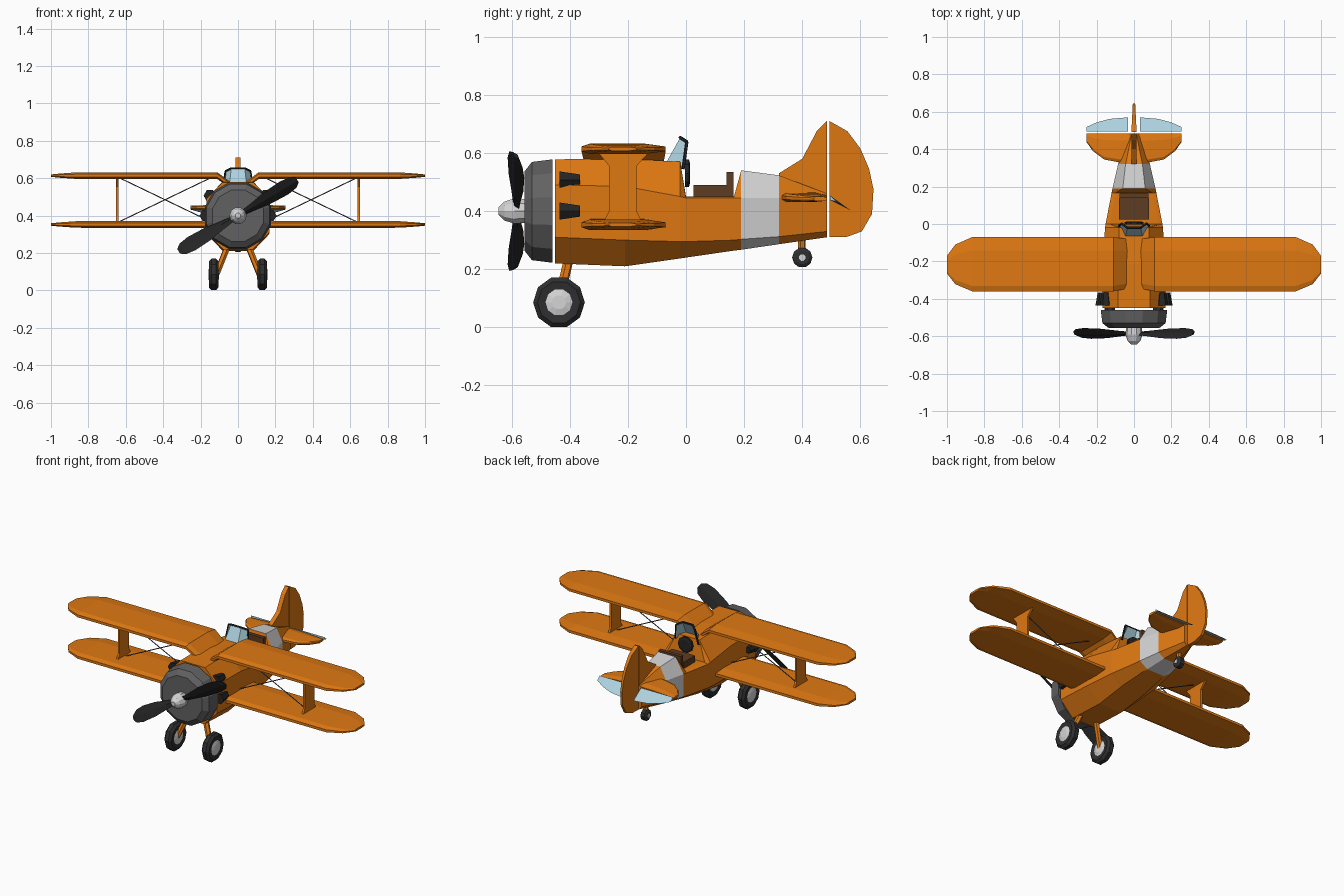
import bpy, bmesh, math
from mathutils import Vector

if "Cube" in bpy.data.objects:
    bpy.data.objects.remove(bpy.data.objects["Cube"])


def material(name, r, g, b):
    m = bpy.data.materials.new(name)
    m.diffuse_color = (r, g, b, 1)
    m.use_nodes = True
    m.node_tree.nodes["Principled BSDF"].inputs["Base Color"].default_value = m.diffuse_color
    return m


ORANGE = material("orange paint", .74, .19, .006)
COWL = material("cowl grey", .12, .12, .12)
BLACK = material("prop black", .018, .018, .018)
RUBBER = material("tyre rubber", .028, .028, .03)
PALE = material("pale grey", .66, .66, .66)
BLUE = material("pale blue", .42, .64, .74)
BROWN = material("seat brown", .11, .045, .016)
WIRE = material("wire grey", .09, .09, .1)


def build(name, verts, faces, *mats):
    bm = bmesh.new()
    vs = [bm.verts.new(v) for v in verts]
    for f in faces:
        bm.faces.new([vs[i] for i in f])
    bmesh.ops.recalc_face_normals(bm, faces=bm.faces)
    me = bpy.data.meshes.new(name)
    bm.to_mesh(me)
    bm.free()
    for m in mats:
        me.materials.append(m)
    ob = bpy.data.objects.new(name, me)
    bpy.context.collection.objects.link(ob)
    return ob


def loft(name, rings, *mats):
    n = len(rings[0])
    faces = [tuple(range(n)), tuple(range((len(rings) - 1) * n, len(rings) * n))]
    for k in range(len(rings) - 1):
        for i in range(n):
            j = (i + 1) % n
            faces.append((k * n + i, k * n + j, (k + 1) * n + j, (k + 1) * n + i))
    return build(name, [v for r in rings for v in r], faces, *mats)


def lathe(name, prof, c, axis, n, mat):
    # prof: (offset along axis, radius); flat side upwards
    rings = []
    for o, r in prof:
        ring = []
        for i in range(n):
            a = 2 * math.pi * (i + .5) / n
            u, w = r * math.sin(a), r * math.cos(a)
            ring.append((c[0] + o, c[1] + u, c[2] + w) if axis == 'x'
                        else (c[0] + u, c[1] + o, c[2] + w))
        rings.append(ring)
    return loft(name, rings, mat)


def rod(name, a, b, r, n, mat):
    a, b = Vector(a), Vector(b)
    d = (b - a).normalized()
    u = d.orthogonal().normalized()
    w = d.cross(u)
    ring = [(u * math.cos(2 * math.pi * i / n) + w * math.sin(2 * math.pi * i / n)) * r
            for i in range(n)]
    return loft(name, [[p + v for v in ring] for p in (a, b)], mat)


def plate(name, pts, x, half, mat):
    # yz outline thickened along x; half is a function of y
    return loft(name, [[(x + s * half(y), y, z) for y, z in pts] for s in (-1, 1)], mat)


def box(name, x, y0, y1, z0, z1, mat):
    return plate(name, [(y0, z0), (y1, z0), (y1, z1), (y0, z1)], 0, lambda y: x, mat)


def wing(name, s, sections, mat):
    # sections: x, leading y, trailing y, z, thickness
    rings = []
    for x, y0, y1, z, t in sections:
        c, h = y1 - y0, t / 2
        half = [(y0, h * .45), (y0 + .1 * c, h), (y1 - .25 * c, h), (y1, h * .45)]
        rings.append([(s * x, y, z + d) for y, d in half] +
                     [(s * x, y, z - d) for y, d in reversed(half)])
    return loft(name, rings, mat)


# Fuselage: y, top half width, top z, half width, upper z, lower z, bottom half width, bottom z
SECT = [(-.45, .085, .578, .168, .49, .31, .08, .22),
        (-.21, .085, .58, .166, .485, .30, .08, .21),
        (-.02, .08, .57, .155, .45, .295, .08, .237),
        (0, .13, .45, .152, .445, .295, .08, .24),
        (.165, .10, .45, .12, .445, .30, .065, .264),
        (.19, .06, .54, .115, .445, .303, .06, .267),
        (.32, .045, .523, .085, .445, .312, .045, .286),
        (.485, .012, .46, .03, .45, .33, .015, .31)]
rings = []
for y, a, zt, w, zu, zl, b, zb in SECT:
    right = [(a, zt), (w, zu), (w, zl), (b, zb)]
    rings.append([(x, y, z) for x, z in right] + [(-x, y, z) for x, z in reversed(right)])
body = loft("fuselage", rings, ORANGE, PALE)
for p in body.data.polygons:          # pale band behind the cockpit
    if .2 < p.center.y < .31:
        p.material_index = 1

# Engine cowl, spinner, propeller
lathe("engine_cowl", [(-.46, .184), (-.53, .175), (-.555, .142)], (0, 0, .4), 'y', 12, COWL)
lathe("spinner", [(-.645, .014), (-.625, .034), (-.59, .046), (-.55, .042)],
      (0, 0, .4), 'y', 10, PALE)
ang, pitch = math.radians(31), math.radians(35)
for k, s in (("right", 1), ("left", -1)):
    d = Vector((math.cos(ang), 0, math.sin(ang))) * s
    ch = Vector((-math.sin(ang), 0, math.cos(ang))) * s * math.cos(pitch)
    ch.y = -math.sin(pitch)
    nrm = d.cross(ch)
    rings = []
    for r, w in ((.02, .03), (.1, .055), (.19, .088), (.29, .1), (.345, .08), (.37, .035)):
        p = Vector((0, -.585, .4)) + d * r
        rings.append([p + ch * w / 2, p + nrm * .007, p - ch * w / 2, p - nrm * .007])
    loft("propeller_blade_" + k, rings, BLACK)

# Fin and rudder
plate("fin", [(.32, .53), (.4, .58), (.45, .675), (.485, .71), (.485, .31), (.32, .4)],
      0, lambda y: .014, ORANGE)
plate("rudder", [(.493, .71), (.555, .675), (.6, .615), (.63, .545), (.645, .475),
                 (.64, .39), (.605, .33), (.55, .31), (.493, .31)],
      0, lambda y: .014 - (y - .493) * .05, ORANGE)

# Cockpit: seat, panel
box("seat_cushion", .08, .025, .14, .44, .49, BROWN)
box("seat_back", .078, .14, .163, .44, .535, BROWN)
lathe("instrument_panel", [(-.008, .05), (.006, .05), (.01, .035)], (0, .004, .53), 'y', 10, BLACK)

# Windscreen
lo = [(-.08, -.01, .545), (-.045, -.065, .572), (.045, -.065, .572), (.08, -.01, .545)]
hi = [(-.066, .003, .638), (-.036, -.02, .653), (.036, -.02, .653), (.066, .003, .638)]
glass = build("windscreen", lo + hi, [(i, i + 1, i + 5, i + 4) for i in range(3)], BLUE)
glass.modifiers.new("thickness", 'SOLIDIFY').thickness = .005
for i in range(3):
    rod("windscreen_top_frame", hi[i], hi[i + 1], .006, 5, BLACK)
for i in (0, 3):
    rod("windscreen_side_frame", lo[i], hi[i], .006, 5, BLACK)

# Tail wheel
rod("tail_strut", (0, .398, .25), (0, .398, .32), .014, 6, ORANGE)
lathe("tail_tyre", [(-.02, .024), (-.013, .035), (.013, .035), (.02, .024)],
      (0, .4, .24), 'x', 10, RUBBER)
lathe("tail_hub", [(-.023, .012), (.023, .012)], (0, .4, .24), 'x', 8, PALE)

TIP = [(.865, -.36, -.07, .035), (.955, -.322, -.11, .022), (1, -.265, -.17, .013)]
for side, s in (("right", 1), ("left", -1)):
    # Wings
    wing("upper_wing_" + side, s, [(.035, -.345, -.08, .558, .036), (.11, -.36, -.07, .614, .036)]
         + [(x, a, b, .614, t) for x, a, b, t in TIP], ORANGE)
    wing("lower_wing_" + side, s, [(.1, -.36, -.07, .353, .038)]
         + [(x, a, b, .353, t) for x, a, b, t in TIP], ORANGE)
    # Strut and bracing wires
    plate("wing_strut_" + side, [(-.305, .605), (-.265, .555), (-.265, .40), (-.285, .36),
                                 (-.15, .36), (-.17, .40), (-.17, .555), (-.125, .605)],
          s * .645, lambda y: .006, ORANGE)
    for z0, z1 in ((.365, .605), (.605, .365)):
        rod("bracing_wire_" + side, (s * .14, -.215, z0), (s * .64, -.215, z1), .003, 5, WIRE)
    # Tailplane with lowered elevator
    wing("tailplane_" + side, s, [(.01, .33, .485, .447, .034), (.08, .33, .485, .447, .03),
                                  (.16, .345, .485, .445, .026), (.22, .39, .485, .443, .02),
                                  (.255, .44, .485, .442, .015)], ORANGE)
    loft("elevator_" + side, [[(s * x, .495, .454), (s * x, y, .447 - (y - .495) * .62),
                               (s * x, .495, .438)]
                              for x, y in ((.033, .57), (.13, .562), (.2, .543), (.255, .518))], BLUE)
    # Exhaust stubs
    for x, z in ((.15, .507), (.172, .4)):
        lathe("exhaust_" + side, [(-.435, .034), (-.365, .022)], (s * x, 0, z), 'y', 6, BLACK)
    # Landing gear
    rod("gear_leg_" + side, (s * .05, -.4, .25), (s * .115, -.438, .087), .017, 6, ORANGE)
    lathe("tyre_" + side, [(-.022, .05), (-.025, .074), (-.012, .089), (.012, .089),
                           (.025, .074), (.022, .05)], (s * .13, -.437, .086), 'x', 10, RUBBER)
    lathe("wheel_hub_" + side, [(-.028, .025), (-.021, .05), (.021, .05), (.028, .025)],
          (s * .13, -.437, .086), 'x', 10, PALE)
